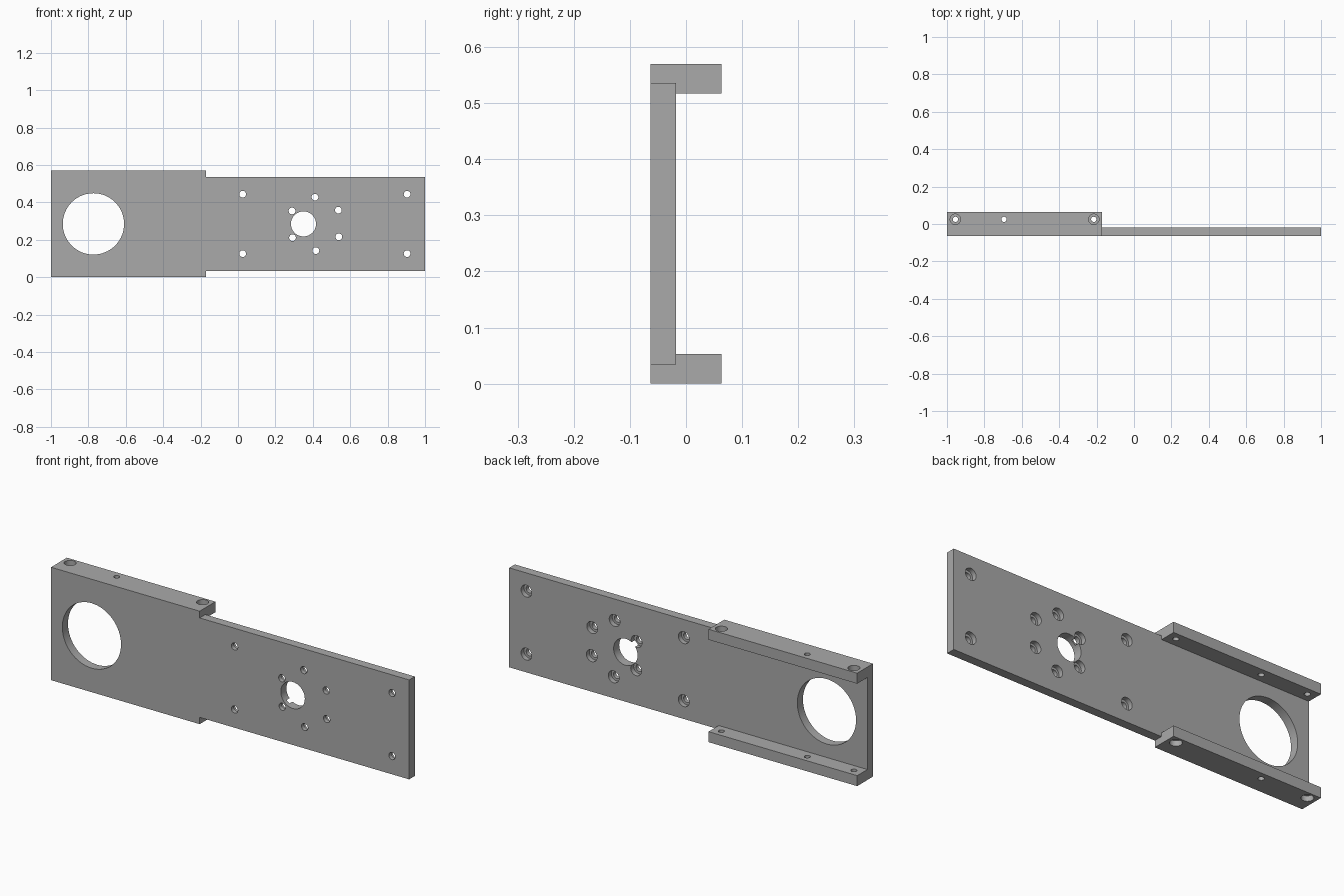
import bpy, bmesh, math
from mathutils import Matrix, Vector

cube = bpy.data.objects.get("Cube")
if cube:
    bpy.data.objects.remove(cube, do_unlink=True)

steel = bpy.data.materials.new("grey_metal")
steel.use_nodes = True
GREY = (0.4, 0.4, 0.4, 1)
steel.diffuse_color = GREY
steel.node_tree.nodes["Principled BSDF"].inputs["Base Color"].default_value = GREY

FRONT, BACK = -0.063, 0.063        # depth of the side rails
PLATE_BACK = -0.018
HEIGHT, MID = 0.57, 0.285


def make_object(name, bm):
    bmesh.ops.recalc_face_normals(bm, faces=bm.faces)
    mesh = bpy.data.meshes.new(name)
    bm.to_mesh(mesh)
    bm.free()
    mesh.materials.append(steel)
    obj = bpy.data.objects.new(name, mesh)
    bpy.context.collection.objects.link(obj)
    return obj


def extrude_profile(name, points, x0, x1):
    """Extrude a (y, z) outline along x."""
    bm = bmesh.new()
    face = bm.faces.new([bm.verts.new((x0, y, z)) for y, z in points])
    ext = bmesh.ops.extrude_face_region(bm, geom=[face])["geom"]
    verts = [v for v in ext if isinstance(v, bmesh.types.BMVert)]
    bmesh.ops.translate(bm, vec=(x1 - x0, 0, 0), verts=verts)
    return make_object(name, bm)


def boolean(target, tool, operation):
    mod = target.modifiers.new(operation.lower(), "BOOLEAN")
    mod.operation, mod.solver, mod.object = operation, "EXACT", tool
    bpy.context.view_layer.objects.active = target
    bpy.ops.object.modifier_apply(modifier=mod.name)
    bpy.data.objects.remove(tool, do_unlink=True)


def drill(target, start, end, radius, segments=32):
    """Cut a round hole between two points."""
    a, b = Vector(start), Vector(end)
    turn = (b - a).to_track_quat("Z", "Y").to_matrix().to_4x4()
    bm = bmesh.new()
    bmesh.ops.create_cone(bm, cap_ends=True, segments=segments, radius1=radius,
                          radius2=radius, depth=(b - a).length,
                          matrix=Matrix.Translation((a + b) / 2) @ turn)
    tool = make_object("drill_cutter", bm)
    tool.hide_render = True
    boolean(target, tool, "DIFFERENCE")


# Channel end with two rails, joined to the long thin plate
lip, step = 0.053, 0.034
channel = [(FRONT, 0), (BACK, 0), (BACK, lip), (PLATE_BACK, lip),
           (PLATE_BACK, HEIGHT - lip), (BACK, HEIGHT - lip),
           (BACK, HEIGHT), (FRONT, HEIGHT)]
bracket = extrude_profile("mounting_bracket", channel, -1, -0.17)
plate = [(FRONT, step), (PLATE_BACK, step),
         (PLATE_BACK, HEIGHT - step), (FRONT, HEIGHT - step)]
boolean(bracket, extrude_profile("long_plate", plate, -0.5, 1), "UNION")

# Large opening and shaft hole through the plate
for x, radius in ((-0.773, 0.164), (0.35, 0.067)):
    drill(bracket, (x, -0.1, MID), (x, 0.03, MID), radius, 64)

# Screw holes: four corners and a ring of six, counterbored at the back
spots = [(x, MID + s * 0.159) for x in (0.025, 0.904) for s in (-1, 1)]
for k in range(6):
    angle = math.radians(91 + 60 * k)
    spots.append((0.414 + 0.143 * math.cos(angle), MID + 0.143 * math.sin(angle)))
for x, z in spots:
    drill(bracket, (x, -0.1, z), (x, 0.03, z), 0.018)
    drill(bracket, (x, -0.042, z), (x, 0.03, z), 0.03)

# Rail holes: the end ones are counterbored from outside
RAIL_Y = 0.025
for outer, inward in ((0, 1), (HEIGHT, -1)):
    for x in (-0.955, -0.695, -0.215):
        before, after = outer - inward * 0.05, outer + inward * 0.1
        drill(bracket, (x, RAIL_Y, before), (x, RAIL_Y, after), 0.014)
        if x != -0.695:
            drill(bracket, (x, RAIL_Y, before), (x, RAIL_Y, outer + inward * 0.027), 0.028)

# Smooth hole walls, crisp edges
bpy.ops.object.select_all(action="DESELECT")
bracket.select_set(True)
bpy.context.view_layer.objects.active = bracket
bpy.ops.object.shade_smooth_by_angle(angle=math.radians(30))
